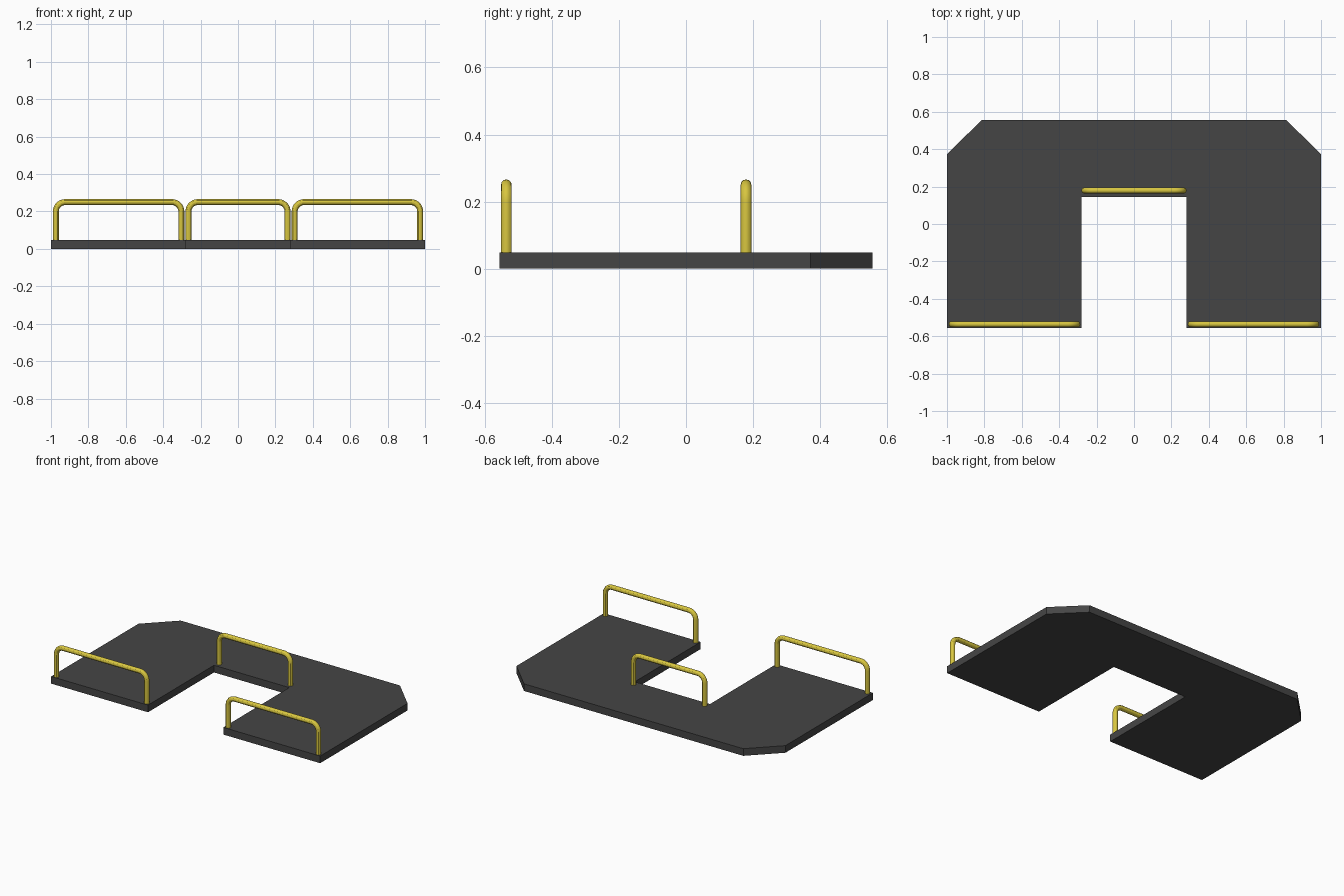
import bpy, bmesh
from math import sin, cos, pi

if "Cube" in bpy.data.objects:
    bpy.data.objects.remove(bpy.data.objects["Cube"])

PLATE_TOP = 0.048
RAIL_R = 0.016
RAIL_Z = 0.25
BEND = 0.05


def material(name, color):
    mat = bpy.data.materials.new(name)
    mat.diffuse_color = color
    mat.use_nodes = True
    mat.node_tree.nodes["Principled BSDF"].inputs["Base Color"].default_value = mat.diffuse_color
    return mat


dark = material("dark_grey", (0.06, 0.06, 0.06, 1))
yellow = material("yellow", (0.68, 0.56, 0.05, 1))

# U-shaped base plate with chamfered rear corners
half = [(0.28, 0.145), (0.28, -0.556), (1, -0.556), (1, 0.372), (0.815, 0.556)]
outline = half + [(-x, y) for x, y in reversed(half)]
bm = bmesh.new()
face = bm.faces.new([bm.verts.new((x, y, 0)) for x, y in outline])
ext = bmesh.ops.extrude_face_region(bm, geom=[face])
top = [v for v in ext["geom"] if isinstance(v, bmesh.types.BMVert)]
bmesh.ops.translate(bm, verts=top, vec=(0, 0, PLATE_TOP))
bmesh.ops.recalc_face_normals(bm, faces=bm.faces)
mesh = bpy.data.meshes.new("base_plate")
bm.to_mesh(mesh)
bm.free()
mesh.materials.append(dark)
bpy.context.collection.objects.link(bpy.data.objects.new("base_plate", mesh))


# Bent tube handrail: two legs joined by a top bar with rounded corners
def handrail(name, x0, x1, y):
    arc = [pi / 2 * i / 8 for i in range(9)]
    zc = RAIL_Z - BEND
    path = [(x0, PLATE_TOP - 0.005)]
    path += [(x0 + BEND - BEND * cos(a), zc + BEND * sin(a)) for a in arc]
    path += [(x1 - BEND + BEND * sin(a), zc + BEND * cos(a)) for a in arc]
    path += [(x1, PLATE_TOP - 0.005)]
    curve = bpy.data.curves.new(name, "CURVE")
    curve.dimensions = "3D"
    curve.bevel_depth = RAIL_R
    curve.bevel_resolution = 4
    curve.use_fill_caps = True
    spline = curve.splines.new("POLY")
    spline.points.add(len(path) - 1)
    for p, (x, z) in zip(spline.points, path):
        p.co = (x, y, z, 1)
    curve.materials.append(yellow)
    obj = bpy.data.objects.new(name, curve)
    bpy.context.collection.objects.link(obj)
    bpy.ops.object.select_all(action="DESELECT")
    obj.select_set(True)
    bpy.context.view_layer.objects.active = obj
    bpy.ops.object.convert(target="MESH")
    bpy.ops.object.shade_smooth_by_angle()


handrail("left_handrail", -0.974, -0.303, -0.536)
handrail("right_handrail", 0.303, 0.974, -0.536)
handrail("middle_handrail", -0.265, 0.265, 0.179)
